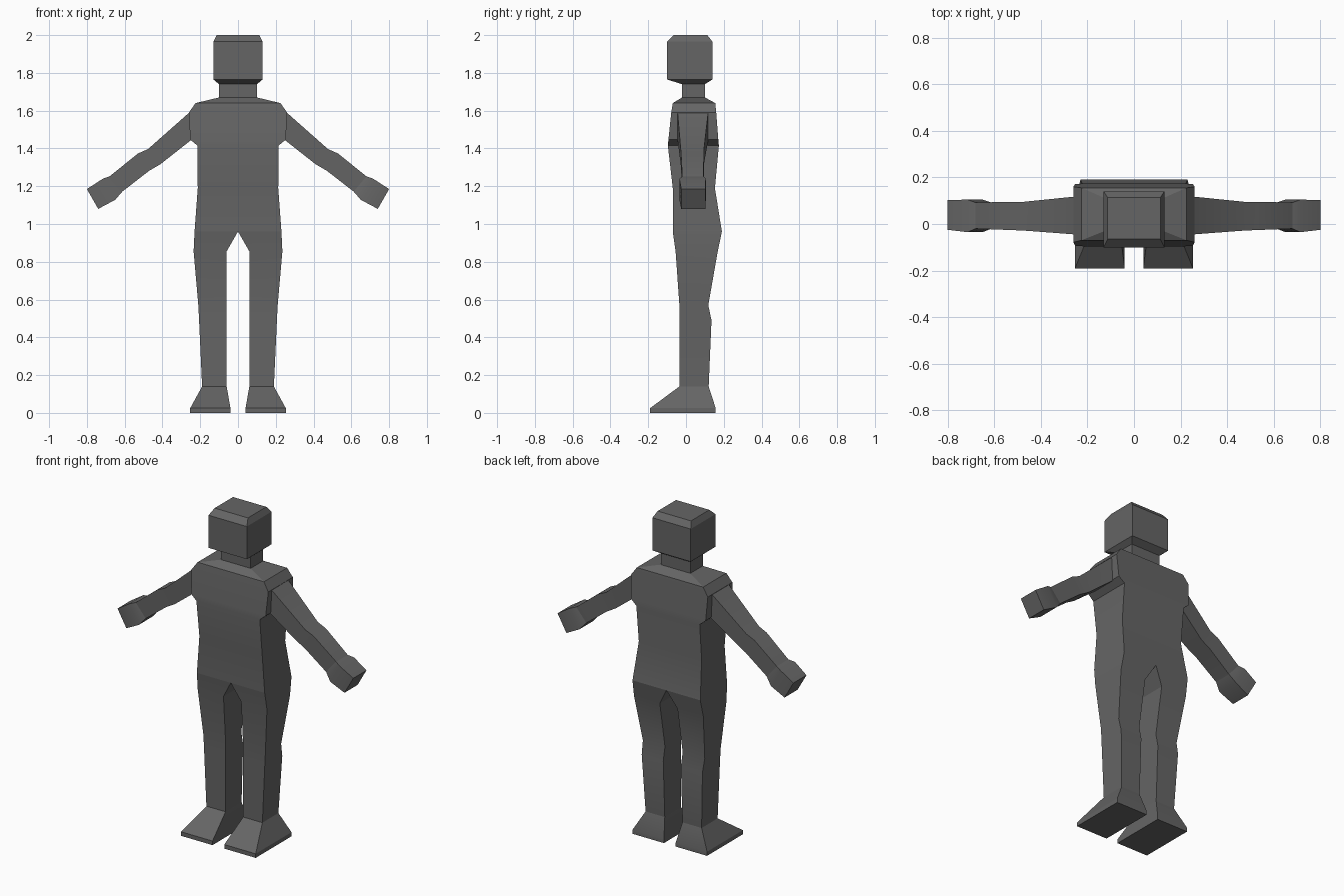
import bpy, bmesh, math

if "Cube" in bpy.data.objects:
    bpy.data.objects.remove(bpy.data.objects["Cube"])

grey = bpy.data.materials.new("dark grey")
grey.diffuse_color = (0.13, 0.13, 0.13, 1)
grey.use_nodes = True
grey.node_tree.nodes["Principled BSDF"].inputs["Base Color"].default_value = grey.diffuse_color


def loft(name, rings, cap_start=True, cap_end=True):
    """Skin a chain of four-point rings into one part."""
    bm = bmesh.new()
    loops = [[bm.verts.new(p) for p in ring] for ring in rings]
    for a, b in zip(loops, loops[1:]):
        for i in range(4):
            j = (i + 1) % 4
            bm.faces.new((a[i], a[j], b[j], b[i]))
    if cap_start:
        bm.faces.new(loops[0][::-1])
    if cap_end:
        bm.faces.new(loops[-1])
    # Outward normals, judged from the signed volume of the skin
    bmesh.ops.recalc_face_normals(bm, faces=bm.faces)
    if bm.calc_volume(signed=True) < 0:
        bmesh.ops.reverse_faces(bm, faces=bm.faces)
    mesh = bpy.data.meshes.new(name)
    bm.to_mesh(mesh)
    bm.free()
    mesh.materials.append(grey)
    obj = bpy.data.objects.new(name, mesh)
    bpy.context.collection.objects.link(obj)
    bpy.ops.object.select_all(action='DESELECT')
    obj.select_set(True)
    bpy.context.view_layer.objects.active = obj
    bpy.ops.object.shade_smooth_by_angle(angle=math.radians(25))
    return obj


def flat(z, x0, x1, y0, y1):
    """Level rectangular ring."""
    return [(x0, y0, z), (x1, y0, z), (x1, y1, z), (x0, y1, z)]


def level(z, hw, y0, y1):
    return flat(z, -hw, hw, y0, y1)


# Head and neck
loft("head", [level(1.74, 0.10, -0.02, 0.10),
              level(1.765, 0.13, -0.10, 0.14),
              level(1.965, 0.13, -0.10, 0.14),
              level(2.0, 0.113, -0.065, 0.113)], cap_start=False)
loft("neck", [level(1.67, 0.10, -0.02, 0.10),
              level(1.74, 0.10, -0.02, 0.10)], False, False)

# Torso from hips up to the base of the neck
loft("torso", [level(0.96, 0.23, -0.07, 0.19),
               level(1.19, 0.213, -0.07, 0.153),
               level(1.415, 0.215, -0.096, 0.174),
               level(1.447, 0.253, -0.093, 0.171),
               level(1.59, 0.26, -0.078, 0.16),
               level(1.64, 0.225, -0.07, 0.155),
               level(1.67, 0.10, -0.02, 0.10)], False, False)

# z, inner x, outer x, front y, back y
leg = [(0.96, 0.0, 0.23, -0.07, 0.19),
       (0.855, 0.06, 0.235, -0.055, 0.168),
       (0.57, 0.06, 0.21, -0.035, 0.118),
       (0.49, 0.06, 0.206, -0.035, 0.135),
       (0.14, 0.06, 0.19, -0.035, 0.12)]
foot = [(0.14, 0.06, 0.19, -0.035, 0.12),
        (0.025, 0.04, 0.253, -0.19, 0.157),
        (0.0, 0.04, 0.253, -0.19, 0.157)]
# top (x, z), bottom (x, z), front y, back y
arm = [(0.25, 1.597, 0.245, 1.447, -0.045, 0.118),
       (0.476, 1.397, 0.41, 1.317, -0.028, 0.095),
       (0.53, 1.373, 0.47, 1.282, -0.026, 0.095),
       (0.68, 1.252, 0.612, 1.172, -0.02, 0.092)]
hand = [arm[-1],
        (0.715, 1.24, 0.65, 1.128, -0.035, 0.105),
        (0.80, 1.185, 0.74, 1.08, -0.025, 0.102)]

for side, s in (("left", 1), ("right", -1)):
    # Legs and feet
    for name, rows, end in (("leg", leg, False), ("foot", foot, True)):
        loft(f"{side}_{name}",
             [flat(z, s * x0, s * x1, y0, y1) for z, x0, x1, y0, y1 in rows],
             False, end)
    # Arms and hands
    for name, rows, end in (("arm", arm, False), ("hand", hand, True)):
        loft(f"{side}_{name}",
             [[(s * xt, y0, zt), (s * xt, y1, zt),
               (s * xb, y1, zb), (s * xb, y0, zb)]
              for xt, zt, xb, zb, y0, y1 in rows],
             False, end)
